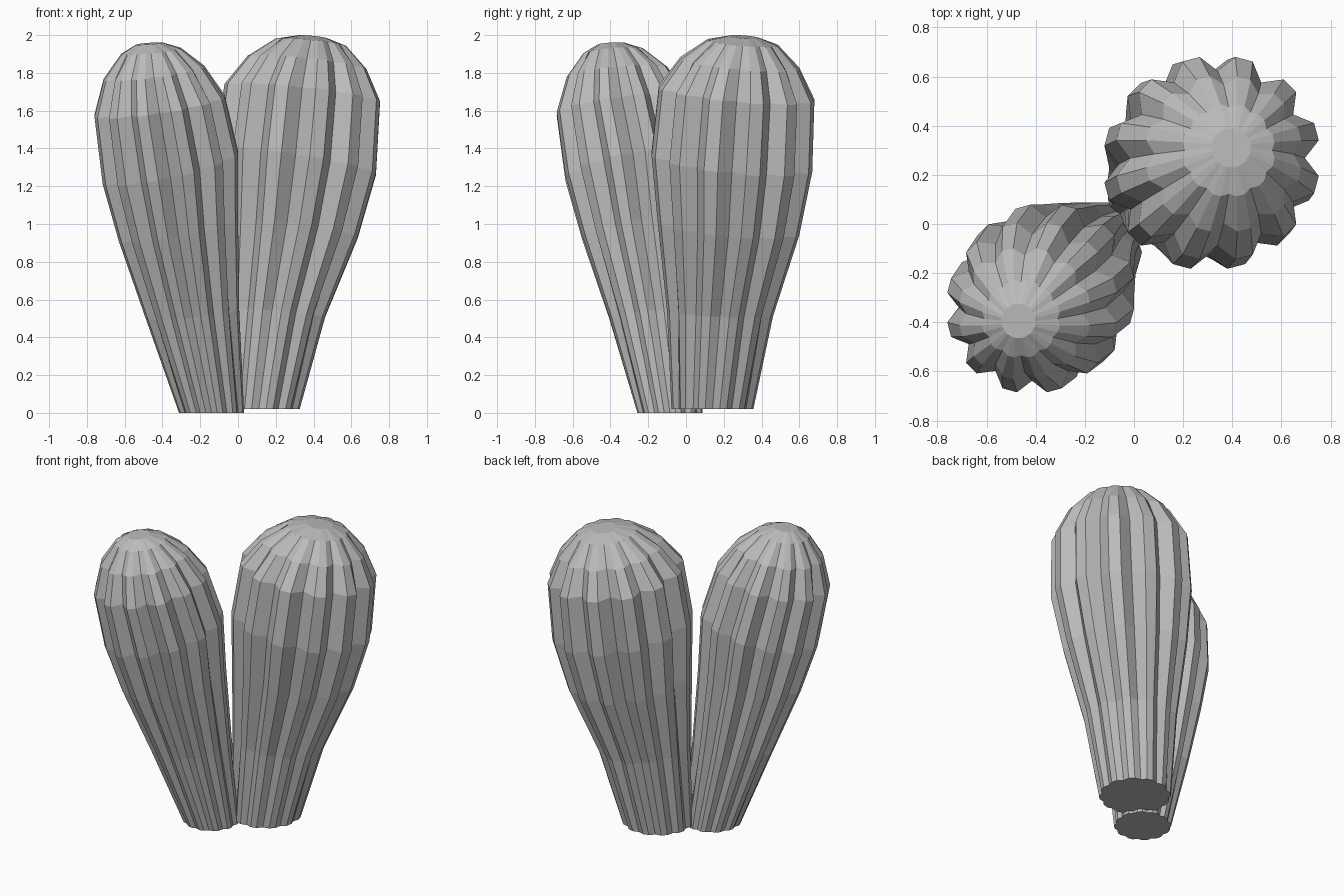
import bpy
import bmesh
from math import cos, sin, radians

cube = bpy.data.objects.get("Cube")
if cube:
    bpy.data.objects.remove(cube, do_unlink=True)

# Single stone-grey material
grey = bpy.data.materials.new("stone grey")
grey.use_nodes = True
colour = (0.5, 0.5, 0.5, 1)
grey.diffuse_color = colour
grey.node_tree.nodes["Principled BSDF"].inputs["Base Color"].default_value = colour

RIBS = 12
STEP = 360 / RIBS


def ribbed_stem(name, rings):
    """Ribbed body lofted through rings of (x, y, z, radius, valley ratio, tilt x, tilt y)."""
    bm = bmesh.new()
    loops = []
    for cx, cy, cz, radius, valley, tilt_x, tilt_y in rings:
        loop = []
        for rib in range(RIBS):
            mid = STEP * (rib + 0.5)
            # valley, then the two edges of the blunt ridge
            for angle, r in ((mid - STEP / 2, radius * valley),
                             (mid - 5, radius), (mid + 5, radius)):
                dx, dy = r * cos(radians(angle)), r * sin(radians(angle))
                loop.append(bm.verts.new((cx + dx, cy + dy, cz + tilt_x * dx + tilt_y * dy)))
        loops.append(loop)
    count = len(loops[0])
    for low, high in zip(loops, loops[1:]):
        for i in range(count):
            j = (i + 1) % count
            bm.faces.new((low[i], low[j], high[j], high[i]))
    bm.faces.new(list(reversed(loops[0])))
    bm.faces.new(loops[-1])
    mesh = bpy.data.meshes.new(name)
    bm.to_mesh(mesh)
    bm.free()
    mesh.materials.append(grey)
    obj = bpy.data.objects.new(name, mesh)
    bpy.context.collection.objects.link(obj)
    return obj


# Larger stem, leaning to the back left
ribbed_stem("large_stem", [
    (0.11, 0.14, 0.02, 0.22, 0.93, 0, 0),
    (0.18, 0.18, 0.53, 0.285, 0.89, -0.08, -0.05),
    (0.26, 0.225, 0.98, 0.38, 0.86, -0.13, -0.09),
    (0.305, 0.243, 1.33, 0.432, 0.85, -0.15, -0.10),
    (0.34, 0.268, 1.69, 0.418, 0.85, -0.11, -0.09),
    (0.365, 0.285, 1.85, 0.32, 0.88, -0.11, -0.09),
    (0.385, 0.30, 1.96, 0.19, 0.93, -0.10, -0.08),
    (0.395, 0.31, 1.99, 0.08, 0.98, -0.10, -0.08),
])

# Smaller stem, leaning to the front right
ribbed_stem("small_stem", [
    (-0.14, -0.085, 0, 0.175, 0.93, 0, 0),
    (-0.24, -0.16, 0.52, 0.25, 0.89, 0.10, 0.07),
    (-0.315, -0.235, 0.97, 0.32, 0.86, 0.18, 0.13),
    (-0.358, -0.28, 1.30, 0.364, 0.85, 0.22, 0.16),
    (-0.415, -0.34, 1.625, 0.35, 0.85, 0.15, 0.12),
    (-0.445, -0.365, 1.80, 0.27, 0.88, 0.13, 0.10),
    (-0.46, -0.385, 1.915, 0.16, 0.93, 0.10, 0.08),
    (-0.47, -0.395, 1.955, 0.07, 0.98, 0.08, 0.06),
])
